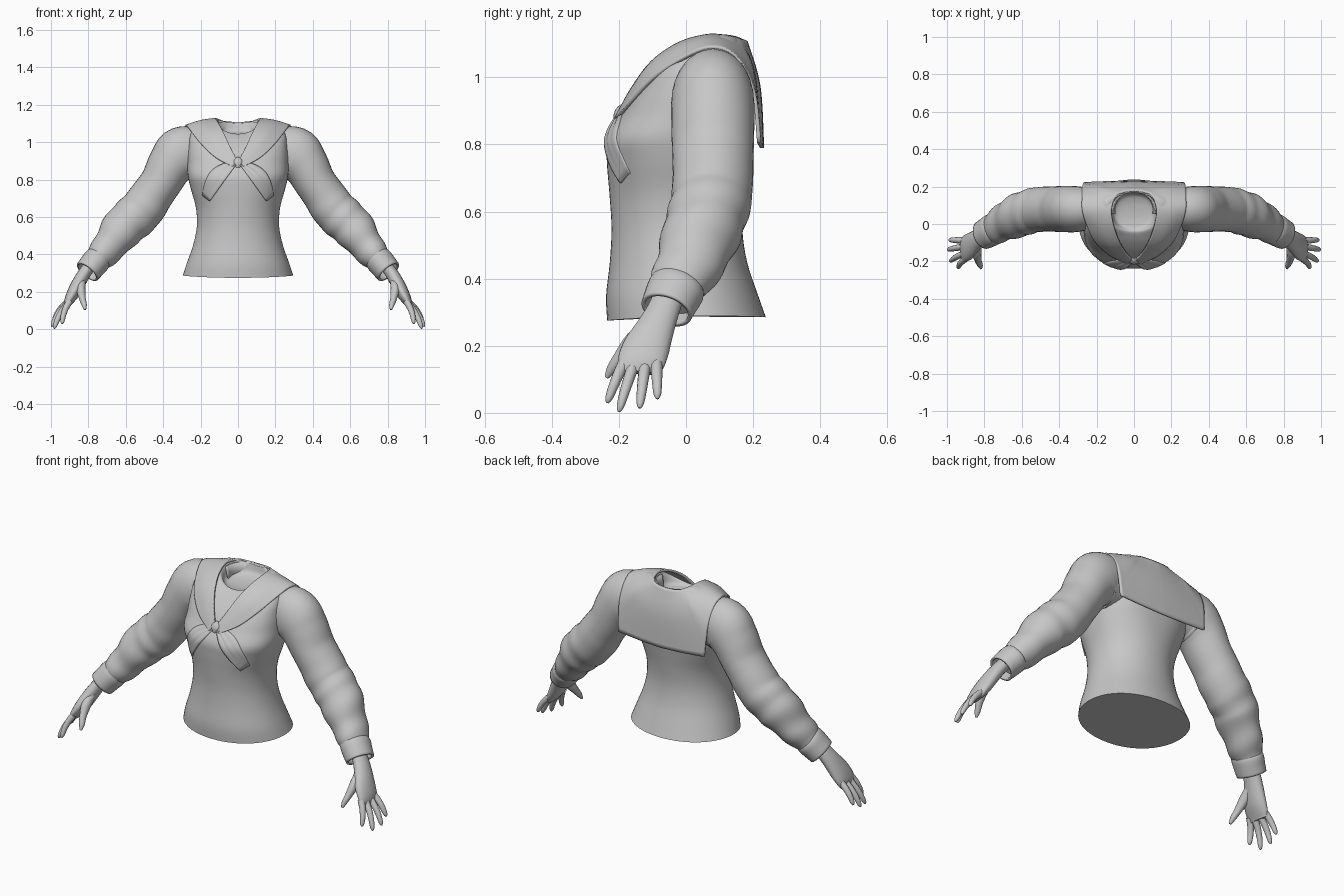
import bpy, bmesh, math
from mathutils import Vector
from mathutils.bvhtree import BVHTree

if "Cube" in bpy.data.objects:
    bpy.data.objects.remove(bpy.data.objects["Cube"])

grey = bpy.data.materials.new("plain grey")
grey.diffuse_color = (0.57, 0.57, 0.57, 1)
grey.use_nodes = True
grey.node_tree.nodes["Principled BSDF"].inputs["Base Color"].default_value = grey.diffuse_color


def spline(rows, steps):
    """Catmull-Rom through equal-length tuples."""
    out = []
    for i in range(len(rows) - 1):
        a, b, c, d = (rows[max(0, min(len(rows) - 1, i + k))] for k in (-1, 0, 1, 2))
        for s in range(steps):
            t = s / steps
            out.append(tuple(0.5 * (2 * q + (r - p) * t + (2 * p - 5 * q + 4 * r - w) * t * t
                                    + (3 * q - p - 3 * r + w) * t ** 3)
                             for p, q, r, w in zip(a, b, c, d)))
    return out + [tuple(rows[-1])]


def make(name, rings, closed=True, caps=True, mirror=False, thick=0, angle=50):
    """Skin a list of point rings into a smooth object."""
    bm = bmesh.new()
    vs = [[bm.verts.new(p) for p in r] for r in rings]
    n = len(rings[0])
    for a, b in zip(vs, vs[1:]):
        for i in range(n if closed else n - 1):
            j = (i + 1) % n
            bm.faces.new((a[i], a[j], b[j], b[i]))
    if caps:
        bm.faces.new(vs[0])
        bm.faces.new(vs[-1])
    bmesh.ops.recalc_face_normals(bm, faces=bm.faces)
    me = bpy.data.meshes.new(name)
    bm.to_mesh(me)
    bm.free()
    me.materials.append(grey)
    ob = bpy.data.objects.new(name, me)
    bpy.context.collection.objects.link(ob)
    bpy.ops.object.select_all(action='DESELECT')
    ob.select_set(True)
    bpy.context.view_layer.objects.active = ob
    bpy.ops.object.shade_smooth_by_angle(angle=math.radians(angle))
    if mirror:
        m = ob.modifiers.new("mirror", 'MIRROR')
        m.merge_threshold = 0.002
    if thick:
        s = ob.modifiers.new("thickness", 'SOLIDIFY')
        s.thickness = thick
        s.offset = 0
    return ob


def tube(sections, steps=4, sides=24, wrinkle=None):
    """Rings along a path; each section is x, y, z, in-plane radius, depth radius."""
    secs = spline(sections, steps)
    rings = []
    for i, (x, y, z, ru, rv) in enumerate(secs):
        t = (Vector(secs[min(i + 1, len(secs) - 1)][:3]) - Vector(secs[max(i - 1, 0)][:3])).normalized()
        v = (Vector((0, 1, 0)) - t * t.y).normalized()
        u = t.cross(v)
        ring = []
        for k in range(sides):
            a = math.tau * k / sides
            f = 1 + (wrinkle(i / (len(secs) - 1), a) if wrinkle else 0)
            ring.append(Vector((x, y, z)) + (u * math.cos(a) * ru + v * math.sin(a) * rv) * f)
        rings.append(ring)
    return rings


# Torso: front z, back z, half width, front y, back y, roundness, shoulder lift
torso = [(.275, .285, .295, -.235, .238, 2.1, .008), (.35, .35, .275, -.238, .215, 2.1, 0),
         (.45, .45, .24, -.227, .182, 2.1, 0), (.55, .55, .22, -.222, .168, 2.1, 0),
         (.65, .65, .225, -.228, .175, 2.1, 0), (.75, .75, .252, -.236, .19, 2.3, 0),
         (.82, .82, .268, -.234, .2, 2.5, 0), (.89, .89, .27, -.192, .203, 2.5, 0),
         (.95, .96, .268, -.152, .2, 2.7, .01), (1.0, 1.04, .255, -.105, .188, 2.9, .03),
         (1.03, 1.085, .2, -.068, .175, 2.7, .042), (1.045, 1.1, .13, -.04, .168, 2.4, .045),
         (1.035, 1.06, .105, -.02, .155, 2.3, 0), (1.03, 1.04, .05, .03, .11, 2.0, 0)]
rings = []
for zf, zb, hx, yf, yb, n, up in spline(torso, 4):
    ring = []
    for k in range(64):
        a = math.tau * k / 64
        c, s = math.cos(a), math.sin(a)
        sx = math.copysign(abs(c) ** (2 / n), c)
        sy = math.copysign(abs(s) ** (2 / n), s)
        ring.append((hx * sx, (yf + yb) / 2 + (yb - yf) / 2 * sy,
                     zf + (zb - zf) * (sy + 1) / 2 + up * sx * sx))
    rings.append(ring)
body = make("torso", rings)
tree = BVHTree.FromPolygons([v.co for v in body.data.vertices],
                            [list(p.vertices) for p in body.data.polygons])


def front(x, z, lift):
    """Point on the front of the torso, lifted outwards."""
    hit = tree.ray_cast(Vector((x, -1, z)), Vector((0, 1, 0)))[0]
    return Vector((x, (hit.y if hit else -.1) - lift, z))


# Sailor collar: inner neckline, halfway and outer edge for each rib
ribs = [((0, -.198, .895), (.012, -.204, .885), (.03, -.21, .868)),
        ((.038, -.16, .965), (.085, -.165, .95), (.125, -.175, .925)),
        ((.075, -.1, 1.045), (.14, -.105, 1.03), (.205, -.115, 1.0)),
        ((.105, -.02, 1.1), (.18, -.022, 1.085), (.25, -.03, 1.055)),
        ((.12, .06, 1.123), (.2, .065, 1.112), (.275, .07, 1.088)),
        ((.112, .115, 1.122), (.195, .13, 1.098), (.277, .145, 1.062)),
        ((.098, .145, 1.118), (.18, .185, 1.05), (.275, .2, .96)),
        ((.08, .162, 1.112), (.165, .203, 1.0), (.268, .218, .805)),
        ((.04, .174, 1.108), (.075, .213, .98), (.13, .224, .795)),
        ((0, .178, 1.106), (0, .216, .975), (0, .227, .79))]
for i in (0, 1, 2, 3):      # rest the front edge on the chest
    spot, normal, _, _ = tree.find_nearest(Vector(ribs[i][2]))
    ribs[i] = (*ribs[i][:2], tuple(spot + normal * .004))
fine = [spline(r, 6) for r in ribs]
cols = []
for j in range(13):
    line = [f[j] for f in fine]
    cols.append(spline(line[:8], 5) + spline(line[7:], 5)[1:])
make("collar", cols, closed=False, caps=False, mirror=True, thick=.012)

# Neck band standing inside the collar
band = []
for z, grow in ((1.02, .98), (1.07, 1.04), (1.108, 1.1)):
    band.append([(.104 * grow * math.cos(a), .075 + .094 * grow * math.sin(a), z)
                 for a in [-.2 + (math.pi + .4) * k / 28 for k in range(29)]])
make("neck_band", band, closed=False, caps=False, thick=.008)

# Scarf tails fanning from the knot, raised on the inner edge and flush outside
tail = []
for i in range(17):
    t = i / 16
    a = Vector((.006 + .145 * t, .885 - .2 * t))
    b = Vector((.014 + .3 * t - .125 * t * t, .9 - .06 * t - .125 * t ** 3))
    row = []
    for k in range(13):
        s = k / 12
        p = a.lerp(b, s)
        fold = .01 * (1 - s) ** .7 + .006 * math.sin(math.pi * s * 3) ** 2 * (1 - t)
        row.append(front(p.x, p.y, fold * (1 - .35 * t) - .001))
    tail.append(row)
make("scarf_tail", tail, closed=False, caps=False, mirror=True, thick=.006)
make("scarf_knot", tube([(0, -.18, .915, .01, .008), (0, -.193, .905, .022, .013),
                         (0, -.202, .887, .024, .014), (0, -.205, .865, .012, .01)], 4, 16))


# Sleeves with gathered folds toward the cuff
def folds(t, a):
    g = max(0, t - .35)
    return g * (.085 * math.sin(46 * t + 1.5 * math.sin(a)) + .03 * math.sin(3 * a + 20 * t))


sleeve = [(.20, .085, .945, .13, .105), (.300, .08, .937, .146, .122), (.36, .08, .878, .125, .124),
          (.41, .08, .79, .112, .122), (.458, .08, .72, .113, .12), (.51, .077, .645, .118, .12),
          (.565, .065, .59, .118, .118), (.62, .045, .535, .112, .116), (.685, .012, .45, .092, .102),
          (.745, -.022, .378, .074, .085), (.78, -.042, .338, .056, .066)]
make("sleeve", tube(sleeve, 6, 32, folds), mirror=True)
make("cuff", tube([(.745, -.022, .38, .064, .076), (.757, -.03, .366, .069, .08),
                   (.78, -.044, .338, .067, .077), (.806, -.058, .307, .064, .073)], 3, 32),
     caps=False, mirror=True, thick=.012)

# Hands: palm, thumb and four fingers
make("palm", tube([(.765, -.045, .37, .034, .046), (.81, -.064, .315, .034, .048),
                   (.845, -.088, .26, .036, .056), (.88, -.118, .195, .034, .07),
                   (.905, -.134, .15, .025, .07), (.917, -.138, .12, .014, .06)], 4, 20), mirror=True)
make("thumb", tube([(.835, -.105, .26, .022, .025), (.84, -.155, .215, .025, .028),
                    (.832, -.197, .165, .018, .02), (.822, -.222, .13, .014, .015),
                    (.818, -.237, .105, .006, .006)], 4, 12), mirror=True)
fingers = {"index": ((.9, -.185, .15), (.94, -.235, .03)), "middle": ((.908, -.157, .14), (.983, -.2, .004)),
           "ring": ((.912, -.122, .14), (.996, -.138, .014)), "little": ((.908, -.088, .15), (.988, -.085, .042))}
for name, (p, q) in fingers.items():
    p, q = Vector(p), Vector(q)
    path = []
    for t, r in ((0, .018), (.35, .0165), (.65, .0145), (.9, .011), (1, .004)):
        c = p.lerp(q, t) + Vector((.008, 0, .005)) * math.sin(math.pi * t)
        path.append((*c, r, r))
    make(name + "_finger", tube(path, 3, 12), mirror=True)
